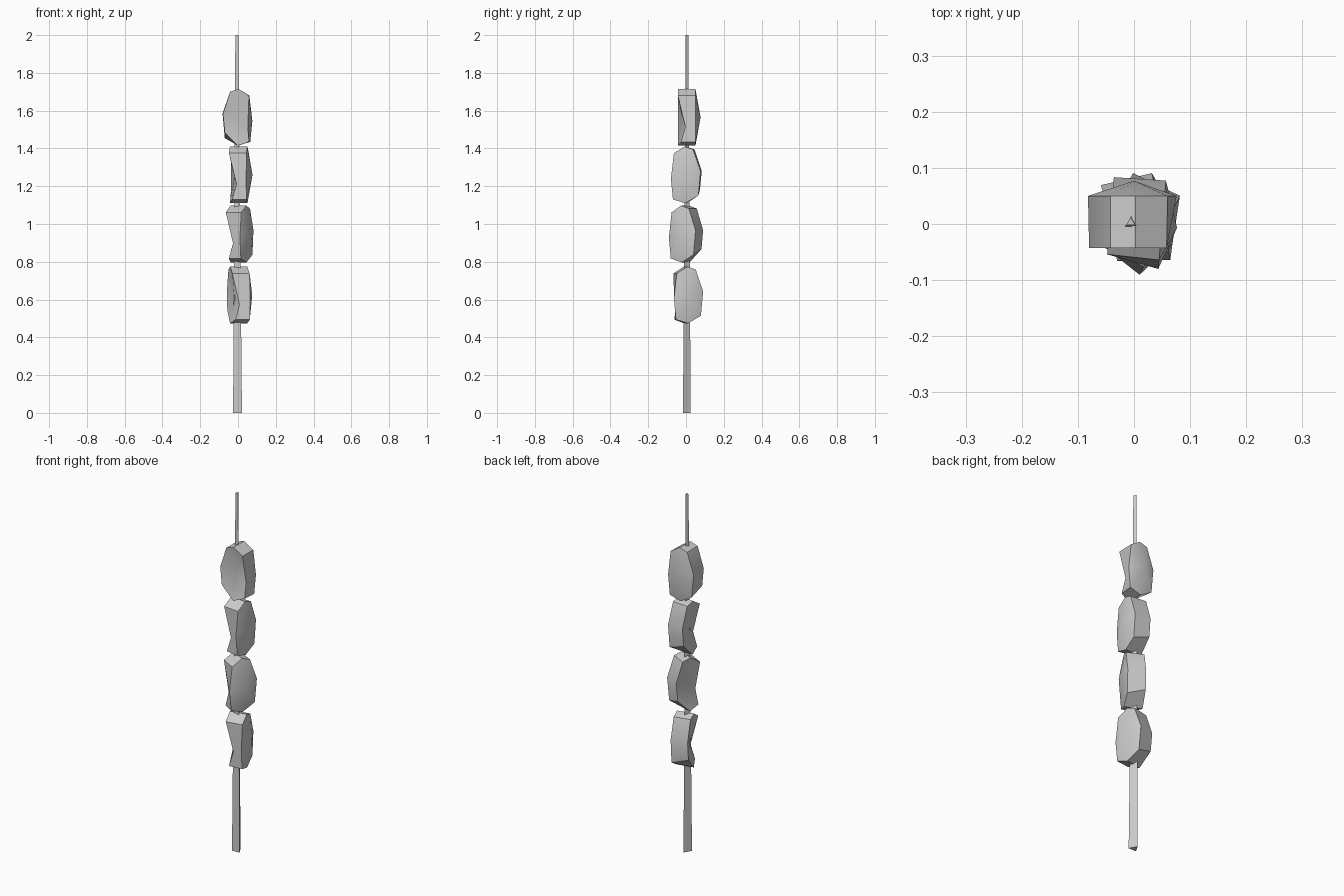
import bpy, bmesh, math
from mathutils import Matrix

if "Cube" in bpy.data.objects:
    bpy.data.objects.remove(bpy.data.objects["Cube"])


def make(name, bm):
    bmesh.ops.recalc_face_normals(bm, faces=bm.faces[:])
    me = bpy.data.meshes.new(name)
    bm.to_mesh(me)
    bm.free()
    ob = bpy.data.objects.new(name, me)
    bpy.context.collection.objects.link(ob)
    return ob


def bridge(bm, a, b):
    n = len(a)
    for i in range(n):
        bm.faces.new((a[i], a[(i + 1) % n], b[(i + 1) % n], b[i]))


def fan(bm, ring, centre):
    c = bm.verts.new(centre)
    for i in range(len(ring)):
        bm.faces.new((ring[i], ring[(i + 1) % len(ring)], c))


# chunk outlines (x, y, z): concave front, bulging back
FRONT = [(-.042, -.043, .135), (.003, -.043, .15), (.058, -.043, .115), (.052, -.003, -.05),
         (.058, -.025, -.13), (0, -.043, -.15), (-.07, -.043, -.08), (-.08, -.043, .02)]
BACK = [(-.042, .05, .135), (.003, .05, .15), (.06, .05, .115), (.076, .05, -.02),
        (.065, .05, -.13), (0, .05, -.15), (-.07, .05, -.11), (-.082, .05, .02)]


def chunk(name, z, turn):
    bm = bmesh.new()
    front = [bm.verts.new(p) for p in FRONT]
    back = [bm.verts.new(p) for p in BACK]
    bridge(bm, front, back)
    fan(bm, front, (-.005, -.02, -.01))
    fan(bm, back, (0, .077, 0))
    bm.transform(Matrix.Translation((0, 0, z)) @ Matrix.Rotation(math.radians(turn), 4, 'Z'))
    return make(name, bm)


# four chunks threaded on the stick, each turned differently
for i, (z, turn) in enumerate([(1.565, 0), (1.26, -95), (.947, -117), (.624, -78)]):
    ob = chunk(f"meat_chunk_{i + 1}", z, turn)
    bpy.ops.object.select_all(action='DESELECT')
    ob.select_set(True)
    bpy.context.view_layer.objects.active = ob
    bpy.ops.object.shade_smooth_by_angle(angle=math.radians(40))

# tapered three-sided stick
bm = bmesh.new()
base = [bm.verts.new(p) for p in [(-.026, -.016, 0), (.021, -.016, 0), (-.002, .025, 0)]]
tip = [bm.verts.new(p) for p in [(-.014, -.002, 2), (.002, -.002, 2), (-.006, .012, 2)]]
bridge(bm, base, tip)
bm.faces.new(base)
bm.faces.new(tip)
make("skewer_stick", bm)
